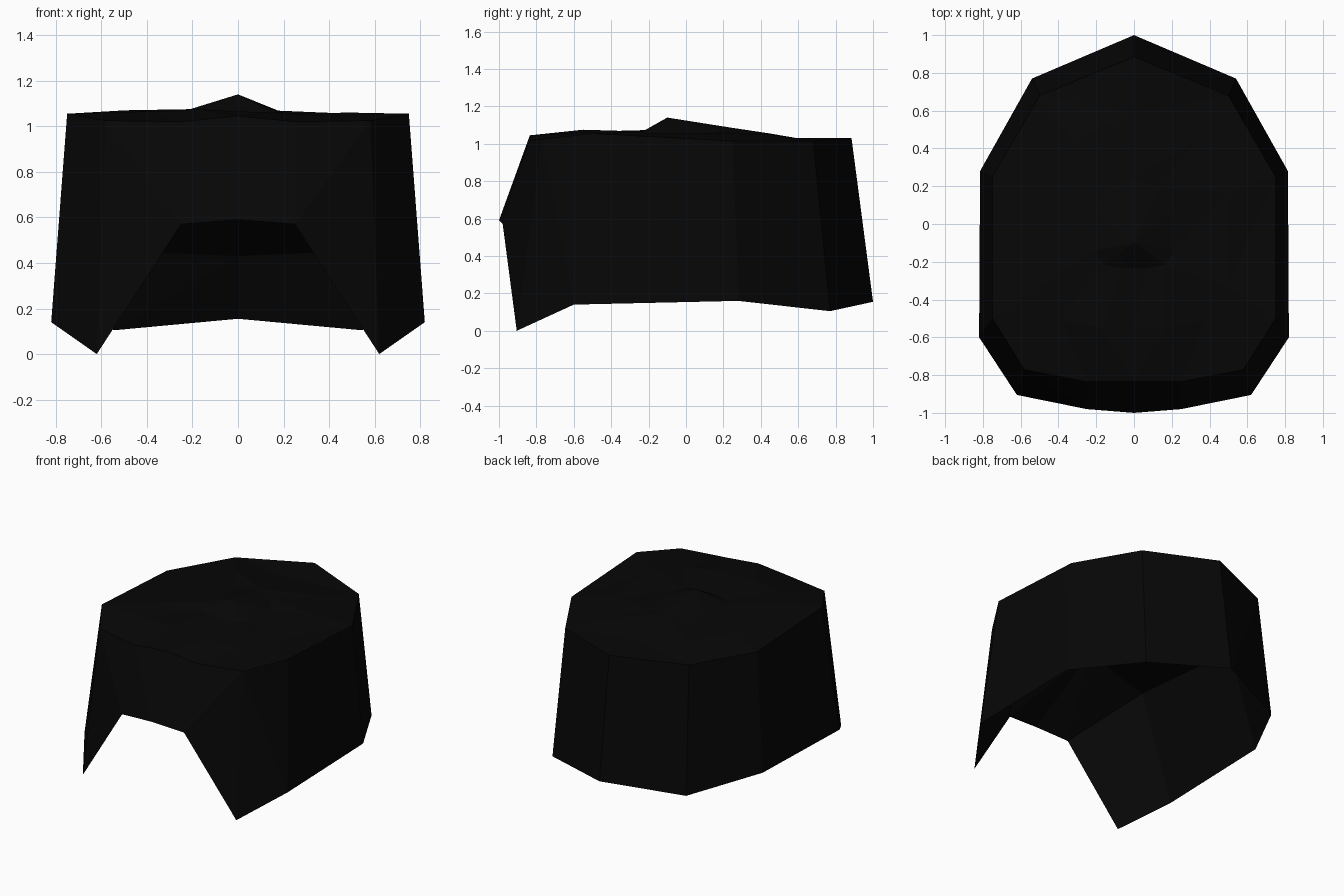
import bpy, bmesh

if "Cube" in bpy.data.objects:
    bpy.data.objects.remove(bpy.data.objects["Cube"])

# Half profiles run from the back centre, round the right side, to the front centre
RIM = [(0, 1, .155), (.54, .77, .105), (.815, .28, .16), (.82, -.6, .14),
       (.62, -.905, 0), (.25, -.98, .57), (0, -1, .59)]
CROWN = [(0, .885, 1.03), (.5, .68, 1.015), (.75, .25, 1.015), (.75, -.5, 1.055),
         (.58, -.77, 1.025), (.25, -.835, 1.02), (0, -.835, 1.045)]
LINING = [(0, .86, .43), (.47, .66, .45), (.62, .25, .85), (.55, -.57, .865),
          (.55, -.57, .865), (.55, -.57, .865), (0, -.47, .92)]


def loop(bm, half):
    """Mirror a half profile into a closed ring of vertices."""
    left = [(-x, y, z) for x, y, z in reversed(half[1:-1])]
    return [bm.verts.new(p) for p in half + left]


def bridge(bm, a, b):
    n = len(a)
    for i in range(n):
        j = (i + 1) % n
        bm.faces.new((a[i], a[j], b[j], b[i]))


def fan(bm, ring, tip):
    c = bm.verts.new(tip)
    for i in range(len(ring)):
        bm.faces.new((ring[i], ring[(i + 1) % len(ring)], c))


def shrunk(bm, scale, heights):
    """A smaller copy of the crown ring with its own uneven heights."""
    ring = loop(bm, CROWN)
    for v, z in zip(ring, heights):
        v.co = (v.co.x * scale, v.co.y * scale, z)
    return ring


bm = bmesh.new()
rim = loop(bm, RIM)

# Outer wall
crown = loop(bm, CROWN)
bridge(bm, rim, crown)

# Uneven top rising to a small peak
outer = shrunk(bm, .66, (1.03, 1.05, 1.055, 1.06, 1.045, 1.06,
                         1.065, 1.075, 1.065, 1.07, 1.055, 1.055))
inner = shrunk(bm, .28, (1.085, 1.07, 1.055, 1.05, 1.055, 1.055,
                         1.06, 1.065, 1.065, 1.075, 1.07, 1.07))
bridge(bm, crown, outer)
bridge(bm, outer, inner)
fan(bm, inner, (0, -.1, 1.14))

# Hollow underside
lining = loop(bm, LINING)
bridge(bm, rim, lining)
fan(bm, lining, (0, .1, .93))

bmesh.ops.remove_doubles(bm, verts=bm.verts[:], dist=.0005)
bmesh.ops.triangulate(bm, faces=[f for f in bm.faces if len(f.verts) > 3])
bmesh.ops.recalc_face_normals(bm, faces=bm.faces[:])

mesh = bpy.data.meshes.new("hair_cap")
bm.to_mesh(mesh)
bm.free()
cap = bpy.data.objects.new("hair_cap", mesh)
bpy.context.collection.objects.link(cap)

black = bpy.data.materials.new("soft_black")
black.diffuse_color = (.002, .002, .002, 1)
black.use_nodes = True
black.node_tree.nodes["Principled BSDF"].inputs["Base Color"].default_value = black.diffuse_color
mesh.materials.append(black)
